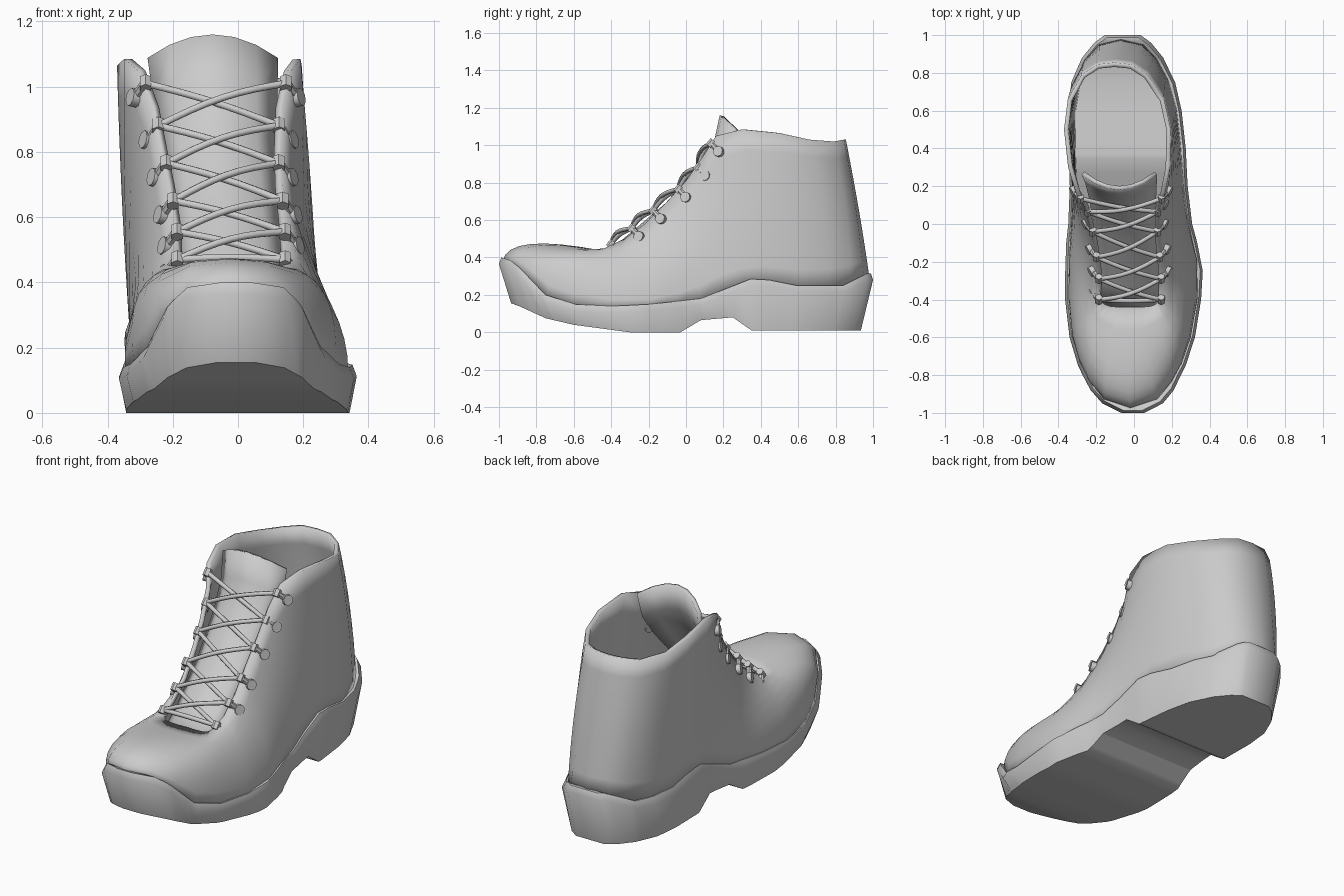
import bpy, bmesh, math
from mathutils import Vector

cube = bpy.data.objects.get("Cube")
if cube:
    bpy.data.objects.remove(cube, do_unlink=True)

grey = bpy.data.materials.new("light_grey")
grey.use_nodes = True
grey.diffuse_color = (0.6, 0.6, 0.6, 1)
grey.node_tree.nodes["Principled BSDF"].inputs["Base Color"].default_value = (0.6, 0.6, 0.6, 1)


def lookup(table, y):
    """Linear interpolation in a list of (y, value) pairs."""
    if y <= table[0][0]:
        return table[0][1]
    for (a, va), (b, vb) in zip(table, table[1:]):
        if y <= b:
            return va + (vb - va) * (y - a) / (b - a)
    return table[-1][1]


# Centre line, half width, upper edge and lower edge of the sole along the length
centre_line = [(-1, -.006), (-.8, -.012), (-.5, -.008), (-.25, 0), (0, -.02), (.4, -.036), (.8, -.06)]
half_width = [(-1, .06), (-.95, .16), (-.88, .22), (-.75, .285), (-.6, .332), (-.4, .36),
              (-.25, .364), (-.1, .347), (0, .328), (.2, .312), (.4, .31), (.6, .3),
              (.75, .275), (.88, .215), (.96, .15), (1, .095)]
top_edge = [(-1, .4), (-.95, .385), (-.9, .345), (-.76, .2), (-.6, .15), (-.4, .14),
            (-.2, .15), (.08, .18), (.35, .285), (.45, .28), (.6, .25), (.85, .25), (.98, .315)]
bottom_edge = [(-.925, .155), (-.75, .075), (-.6, .04), (-.3, 0), (-.03, 0),
               (.08, .065), (.25, .08), (.35, .01), (.94, .01)]


def centre_x(y, z):
    """The boot leans to one side towards the collar."""
    return lookup(centre_line, y) - 0.05 * max(0, z - 0.15)


def point(w, y, z):
    return Vector((centre_x(y, z) + w, y, z))


def finish(obj, angle=40):
    """Apply the material and smooth shading with sharp corners."""
    if not obj.data.materials:
        obj.data.materials.append(grey)
    bpy.ops.object.select_all(action='DESELECT')
    obj.select_set(True)
    bpy.context.view_layer.objects.active = obj
    bpy.ops.object.shade_smooth_by_angle(angle=math.radians(angle))
    return obj


def mesh_object(name, verts, faces, recalc=False):
    mesh = bpy.data.meshes.new(name)
    mesh.from_pydata([tuple(v) for v in verts], [], faces)
    if recalc:
        bm = bmesh.new()
        bm.from_mesh(mesh)
        bmesh.ops.recalc_face_normals(bm, faces=bm.faces)
        bm.to_mesh(mesh)
        bm.free()
    obj = bpy.data.objects.new(name, mesh)
    bpy.context.collection.objects.link(obj)
    return obj


# Sole: a loft along the length with an inset upper lip and a narrower tread
stations = sorted({y for y, _ in half_width + top_edge} | {y / .935 for y, _ in bottom_edge[1:-1]})
verts, faces = [], []
for y in stations:
    w, low = lookup(half_width, y), y * .935
    z, zl = lookup(top_edge, y), lookup(bottom_edge, low)
    cx = centre_x(y, 0)
    section = [(w - .013, y * .988, z), (w, y, z - .035), (w * .94, low, zl)]
    verts += [(cx + x, py, pz) for x, py, pz in section]
    verts += [(cx - x, py, pz) for x, py, pz in reversed(section)]
for i in range(len(stations) - 1):
    for k in range(6):
        a, b = i * 6 + k, i * 6 + (k + 1) % 6
        faces.append((a, b, b + 6, a + 6))
for first in (0, len(verts) - 6):
    faces += [(first, first + 1, first + 4, first + 5), (first + 1, first + 2, first + 3, first + 4)]
finish(mesh_object("sole", verts, faces, recalc=True), 50)

# Upper: columns from the sole edge (y), over a middle point, to the rim (half width, y, z)
columns = [
    (-1, (0, -.83, .472), (0, -.44, .435)),
    (-.95, (.115, -.8, .462), (.06, -.44, .435)),
    (-.86, (.21, -.72, .425), (.11, -.435, .435)),
    (-.76, (.255, -.65, .395), (.135, -.425, .44)),
    (-.62, (.285, -.55, .365), (.15, -.41, .45)),
    (-.4, (.302, -.38, .325), (.165, -.33, .5)),
    (-.2, (.298, -.18, .335), (.17, -.22, .58)),
    (-.05, (.275, -.04, .41), (.175, -.1, .7)),
    (.08, (.265, .04, .5), (.185, 0, .81)),
    (.22, (.268, .13, .58), (.2, .09, .94)),
    (.33, (.278, .24, .62), (.235, .16, 1.05)),
    (.45, (.287, .38, .65), (.27, .3, 1.085)),
    (.62, (.285, .56, .65), (.283, .5, 1.065)),
    (.78, (.245, .74, .65), (.255, .66, 1.03)),
    (.9, (.18, .855, .65), (.175, .79, 1.02)),
    (.97, (.10, .91, .65), (.09, .845, 1.03)),
    (1, (0, .925, .65), (0, .855, 1.03))]


def column_points(column, side, rows=8):
    y, mid, rim = column
    w = 0 if abs(y) == 1 else lookup(half_width, y) - .018
    start = Vector((w, y * .98, lookup(top_edge, y) - .018))
    mid, rim = Vector(mid), Vector(rim)
    control = 2 * mid - (start + rim) / 2
    result = []
    for r in range(rows + 1):
        t = r / rows
        p = start * (1 - t) ** 2 + control * 2 * t * (1 - t) + rim * t * t
        result.append(point(side * p.x, p.y, p.z))
    return result


ring = [column_points(c, 1) for c in columns] + [column_points(c, -1) for c in columns[-2:0:-1]]
rows = len(ring[0])
verts = [p for col in ring for p in col]
faces = []
for i in range(len(ring)):
    a, b = i * rows, (i + 1) % len(ring) * rows
    faces += [(a + r, b + r, b + r + 1, a + r + 1) for r in range(rows - 1)]
upper = mesh_object("upper", verts, faces)
shell = upper.modifiers.new("thickness", 'SOLIDIFY')
shell.thickness = .024
shell.offset = -1
finish(upper, 50)

# Tongue: a strip behind the laces that arches more towards its free end
spine = [(.15, -.47, .385), (.155, -.335, .5), (.165, -.11, .69), (.175, .06, .88),
         (.19, .15, 1.02), (.2, .18, 1.16)]
steps = 6
verts, faces = [], []
for i, (w, y, z) in enumerate(spine):
    arch = .03 + .05 * i / (len(spine) - 1)
    for k in range(steps + 1):
        u = k / steps * 2 - 1
        verts.append(point(w * u, y + arch * u * u, z - arch * .9 * u * u))
for i in range(len(spine) - 1):
    for k in range(steps):
        a = i * (steps + 1) + k
        faces.append((a, a + 1, a + steps + 2, a + steps + 1))
tongue = mesh_object("tongue", verts, faces)
tongue.modifiers.new("thickness", 'SOLIDIFY').thickness = .022
finish(tongue, 50)


# Hooks: clasp, stem and round knob on each side of every lace row
def rod(name, start, end, radius, sides=8):
    bpy.ops.mesh.primitive_cylinder_add(vertices=sides, radius=radius, depth=(end - start).length,
                                        location=(start + end) / 2)
    obj = bpy.context.object
    obj.name = name
    obj.rotation_euler = (end - start).to_track_quat('Z', 'Y').to_euler()
    return finish(obj)


lace_rows = [(.165, -.4, .47), (.165, -.29, .555), (.168, -.175, .65),
             (.172, -.04, .765), (.185, .065, .88), (.215, .135, 1.01)]
for n, (w, y, z) in enumerate(lace_rows):
    for side, label in ((1, "left"), (-1, "right")):
        eye = point(side * w, y, z)
        knob = eye + Vector((side * .032, .042, -.045))
        out = Vector((side * .85, -.4, .2)).normalized()
        tag = f"{label}_{n + 1}"
        rod("hook_stem_" + tag, eye, knob, .016)
        rod("hook_knob_" + tag, knob - out * .02, knob + out * .018, .028, 10)
        along = Vector((0, .5, .6)).normalized() * .02
        rod("hook_clasp_" + tag, eye - along, eye + along, .02, 6)


# Laces: one straight bar, then crossing pairs bowed over the tongue
def lace(name, start, end, bow):
    curve = bpy.data.curves.new(name, 'CURVE')
    curve.dimensions = '3D'
    curve.bevel_depth = .012
    curve.bevel_resolution = 1
    spline = curve.splines.new('POLY')
    count = 9
    spline.points.add(count - 1)
    lift = Vector((0, -.75, .65)) * bow
    for k, p in enumerate(spline.points):
        t = k / (count - 1)
        p.co = (*(start.lerp(end, t) + lift * math.sin(math.pi * t)), 1)
    spline.use_smooth = True
    curve.use_fill_caps = True
    obj = bpy.data.objects.new(name, curve)
    curve.materials.append(grey)
    bpy.context.collection.objects.link(obj)


def eyelet(n, side):
    w, y, z = lace_rows[n]
    return point(side * w, y, z)


lace("lace_bar", eyelet(0, -1), eyelet(0, 1), .01)
for n in range(len(lace_rows) - 1):
    lace(f"lace_under_{n + 1}", eyelet(n, 1), eyelet(n + 1, -1), .014)
    lace(f"lace_over_{n + 1}", eyelet(n, -1), eyelet(n + 1, 1), .032)
